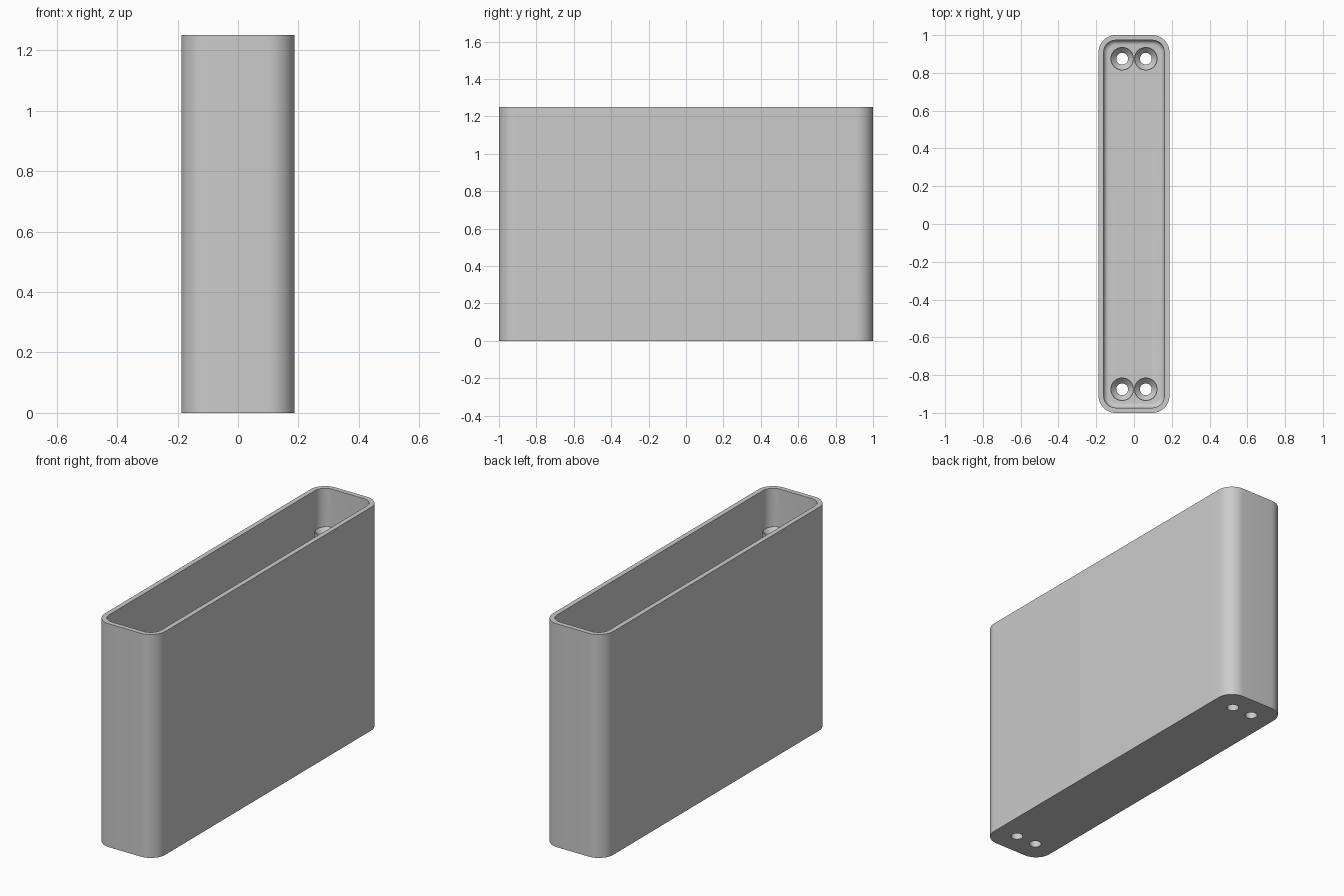
import bpy, bmesh
from math import cos, sin, pi, radians

cube = bpy.data.objects.get("Cube")
if cube:
    bpy.data.objects.remove(cube, do_unlink=True)

HALF_X, HALF_Y, HEIGHT = 0.1875, 1.0, 1.25
WALL, FLOOR, CORNER, FILLET = 0.027, 0.03, 0.09, 0.025
POST_TOP, POST_R, BORE_R = 1.06, 0.062, 0.031

grey = bpy.data.materials.new("plain grey")
grey.use_nodes = True
grey.diffuse_color = (0.6, 0.6, 0.6, 1)
grey.node_tree.nodes["Principled BSDF"].inputs["Base Color"].default_value = (0.6, 0.6, 0.6, 1)


def finish(name, bm):
    bmesh.ops.recalc_face_normals(bm, faces=bm.faces)
    mesh = bpy.data.meshes.new(name)
    bm.to_mesh(mesh)
    bm.free()
    mesh.materials.append(grey)
    obj = bpy.data.objects.new(name, mesh)
    bpy.context.collection.objects.link(obj)
    return obj


def activate(obj):
    bpy.ops.object.select_all(action='DESELECT')
    obj.select_set(True)
    bpy.context.view_layer.objects.active = obj


def bridge(bm, a, b):
    n = len(a)
    for i in range(n):
        j = (i + 1) % n
        bm.faces.new((a[i], a[j], b[j], b[i]))


def rounded_ring(bm, inset, z, steps=12):
    """Rounded rectangle, inset evenly from the outer outline."""
    r = CORNER - inset
    cx, cy = HALF_X - CORNER, HALF_Y - CORNER
    ring = []
    for q, (sx, sy) in enumerate([(1, 1), (-1, 1), (-1, -1), (1, -1)]):
        for k in range(steps + 1):
            a = (q + k / steps) * pi / 2
            ring.append(bm.verts.new((sx * cx + r * cos(a), sy * cy + r * sin(a), z)))
    return ring


def circle(bm, x, y, r, z, n=48):
    return [bm.verts.new((x + r * cos(2 * pi * i / n), y + r * sin(2 * pi * i / n), z))
            for i in range(n)]


# Open-topped shell with a fillet around the inside of the floor
bm = bmesh.new()
section = [(0, 0), (0, HEIGHT), (WALL, HEIGHT)]
for k in range(7):
    a = k / 6 * pi / 2
    section.append((WALL + FILLET * (1 - cos(a)), FLOOR + FILLET * (1 - sin(a))))
rings = [rounded_ring(bm, inset, z) for inset, z in section]
for lower, upper in zip(rings, rings[1:]):
    bridge(bm, lower, upper)
bm.faces.new(rings[0])
bm.faces.new(rings[-1])
shell = finish("box_shell", bm)

# Four screw holes through the floor
spots = [(sx * 0.0625, sy * 0.875) for sx in (-1, 1) for sy in (-1, 1)]
bm = bmesh.new()
for x, y in spots:
    low, high = circle(bm, x, y, BORE_R, -0.1), circle(bm, x, y, BORE_R, 0.1)
    bridge(bm, low, high)
    bm.faces.new(low)
    bm.faces.new(high)
cutter = finish("hole_cutter", bm)
cutter.hide_render = True
activate(shell)
mod = shell.modifiers.new("screw_holes", 'BOOLEAN')
mod.object = cutter
mod.solver = 'EXACT'
bpy.ops.object.modifier_apply(modifier=mod.name)
bpy.data.objects.remove(cutter, do_unlink=True)

# Hollow screw posts with countersunk tops
bm = bmesh.new()
base = FLOOR - 0.005
profile = [(POST_R, base), (POST_R, POST_TOP), (POST_R - 0.003, POST_TOP),
           (BORE_R, POST_TOP - 0.03), (BORE_R, base)]
for x, y in spots:
    loops = [circle(bm, x, y, r, z) for r, z in profile]
    for i, loop in enumerate(loops):
        bridge(bm, loop, loops[(i + 1) % len(loops)])
posts = finish("screw_posts", bm)

for obj in (shell, posts):
    activate(obj)
    bpy.ops.object.shade_smooth_by_angle(angle=radians(30))
